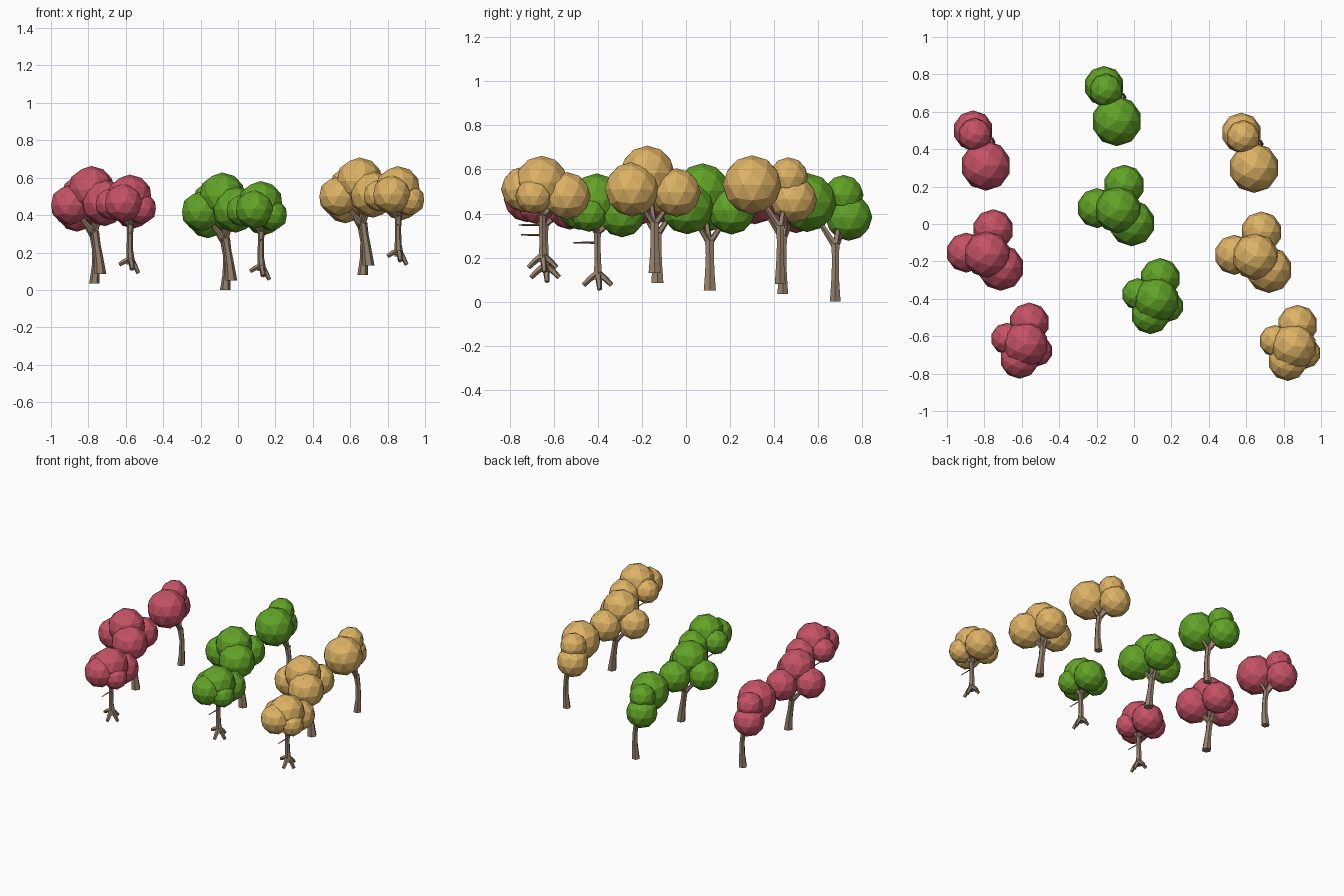
import bpy, bmesh, math
from mathutils import Vector, Matrix

if "Cube" in bpy.data.objects:
    bpy.data.objects.remove(bpy.data.objects["Cube"])


def material(name, rgb):
    m = bpy.data.materials.new(name)
    m.diffuse_color = (*rgb, 1)
    m.use_nodes = True
    m.node_tree.nodes["Principled BSDF"].inputs["Base Color"].default_value = m.diffuse_color
    return m


BARK = material("bark", (0.31, 0.22, 0.15))


def finish(bm, name, mat, offset):
    bmesh.ops.recalc_face_normals(bm, faces=bm.faces)
    me = bpy.data.meshes.new(name)
    bm.to_mesh(me)
    bm.free()
    me.materials.append(mat)
    ob = bpy.data.objects.new(name, me)
    ob.location = offset
    bpy.context.collection.objects.link(ob)


def tube(bm, points, radii, sides=6):
    """Closed low-poly tapering tube along a path."""
    pts = [Vector(p) for p in points]
    rings = []
    for i, p in enumerate(pts):
        d = pts[min(i + 1, len(pts) - 1)] - pts[max(i - 1, 0)]
        if abs(d.normalized().z) > 0.95:
            d = Vector((0, 0, 1))
        q = d.to_track_quat('Z', 'Y')
        rings.append([bm.verts.new(p + q @ Vector((
            radii[i] * math.cos(2 * math.pi * k / sides),
            radii[i] * math.sin(2 * math.pi * k / sides), 0))) for k in range(sides)])
    for a, b in zip(rings, rings[1:]):
        for k in range(sides):
            n = (k + 1) % sides
            bm.faces.new((a[k], a[n], b[n], b[k]))
    bm.faces.new(rings[0][::-1])
    bm.faces.new(rings[-1])


# Per tree: foliage balls (x, y, z, radius), trunk path, trunk radii, extra limbs
TREES = {
    "front": dict(
        balls=[(.12, -.405, .46, .122), (.14, -.29, .40, .108), (.02, -.375, .425, .085),
               (.088, -.485, .43, .104), (.182, -.44, .40, .083)],
        trunk=[(.128, -.4, .10), (.122, -.4, .17), (.122, -.402, .25), (.125, -.402, .33)],
        radii=[.024, .018, .016, .019],
        roots=[(.065, -.395, .10), (.168, -.392, .055), (.135, -.465, .075), (.132, -.337, .075)],
        twigs=[(.122, -.51, .268)]),
    "middle": dict(
        balls=[(-.085, .075, .503, .125), (-.053, .207, .415, .11), (-.197, .085, .42, .107),
               (-.012, .005, .43, .124)],
        trunk=[(-.036, .108, .05), (-.044, .108, .13), (-.056, .108, .21), (-.066, .106, .28)],
        radii=[.032, .025, .021, .023], roots=[], twigs=[]),
    "back": dict(
        balls=[(-.092, .55, .45, .134), (-.16, .738, .383, .107), (-.15, .715, .485, .09)],
        trunk=[(-.068, .677, .0), (-.061, .677, .09), (-.062, .678, .18), (-.075, .678, .265)],
        radii=[.028, .021, .018, .021], roots=[], twigs=[]),
}

GROVES = [("red", (.56, .085, .13), (-.70, -.238, .035)),
          ("green", (.12, .37, .02), (0, 0, 0)),
          ("gold", (.73, .45, .13), (.734, -.25, .08))]

for colour, rgb, offset in GROVES:
    leaf = material(colour + "_leaves", rgb)
    for place, t in TREES.items():
        # foliage: faceted balls
        bm = bmesh.new()
        for x, y, z, r in t["balls"]:
            bmesh.ops.create_icosphere(bm, subdivisions=2, radius=r,
                                       matrix=Matrix.Translation((x, y, z)))
        finish(bm, f"{colour}_{place}_foliage", leaf, offset)

        # trunk with forked branches, roots and twigs
        bm = bmesh.new()
        path = [Vector(p) for p in t["trunk"]]
        tube(bm, path, t["radii"])
        fork = path[-1] - Vector((0, 0, .015))
        for x, y, z, r in t["balls"]:
            tube(bm, [fork, fork.lerp(Vector((x, y, z)), .8)], [.016, .009], 5)
        for tip in t["roots"]:
            start = path[0] + Vector((0, 0, .03))
            tip = Vector(tip)
            tube(bm, [start, start.lerp(tip, .55) + Vector((0, 0, .004)), tip],
                 [.017, .014, .011], 5)
        for tip in t["twigs"]:
            tip = Vector(tip)
            tube(bm, [(path[2].x, path[2].y, tip.z), tip], [.006, .003], 4)
        finish(bm, f"{colour}_{place}_trunk", BARK, offset)
